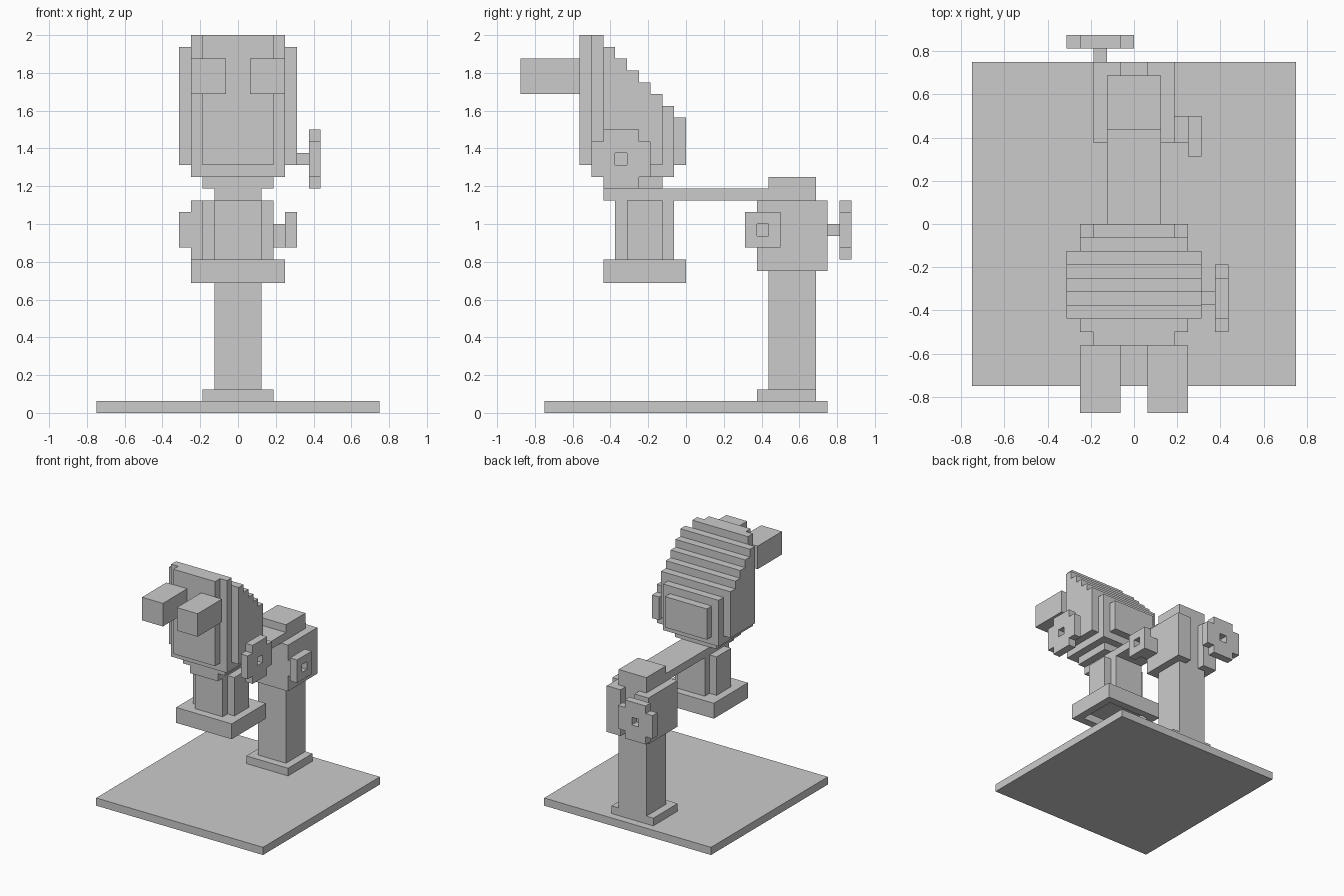
import bpy
import bmesh
from math import floor
from mathutils import Vector

U = 1 / 16  # edge of one block

old = bpy.data.objects.get("Cube")
if old:
    bpy.data.objects.remove(old, do_unlink=True)

grey = bpy.data.materials.new("plain_grey")
grey.use_nodes = True
COLOUR = (0.6, 0.6, 0.6, 1)
grey.diffuse_color = COLOUR
grey.node_tree.nodes["Principled BSDF"].inputs["Base Color"].default_value = COLOUR


def solid(name, xs, ys, zs, keep=lambda x, y, z: True):
    """Blocky solid: outer skin of the unit cells whose centre passes keep."""
    cells = {(x, y, z) for x in range(*xs) for y in range(*ys) for z in range(*zs)
             if keep(x + .5, y + .5, z + .5)}
    bm = bmesh.new()
    for cell in cells:
        for axis in range(3):
            for side in (-1, 1):
                n = Vector((0, 0, 0))
                n[axis] = side
                if tuple(int(c + d) for c, d in zip(cell, n)) in cells:
                    continue
                a, b = Vector((0, 0, 0)), Vector((0, 0, 0))
                a[(axis + 1) % 3] = b[(axis + 2) % 3] = .5
                mid = Vector(cell) + Vector((.5, .5, .5)) + n / 2
                ring = [mid - a - b, mid + a - b, mid + a + b, mid - a + b]
                bm.faces.new([bm.verts.new(p * U) for p in ring[::side]])
    bmesh.ops.remove_doubles(bm, verts=bm.verts, dist=U / 100)
    bmesh.ops.dissolve_limit(bm, angle_limit=.01, verts=bm.verts, edges=bm.edges)
    mesh = bpy.data.meshes.new(name)
    bm.to_mesh(mesh)
    bm.free()
    mesh.materials.append(grey)
    obj = bpy.data.objects.new(name, mesh)
    bpy.context.collection.objects.link(obj)
    return obj


def dial(a, b):
    """Five-block disc with clipped corners and a centre hole."""
    a, b = abs(a), abs(b)
    return a + b < 3.5 and a + b > .5


# Stand
solid("base_plate", (-12, 12), (-12, 12), (0, 1))
solid("column_foot", (-3, 3), (6, 11), (1, 2))
solid("column", (-2, 2), (7, 11), (2, 12))
solid("focus_block", (-3, 3), (6, 12), (12, 18),
      lambda x, y, z: y < 11 or abs(x) > 1)
solid("column_cap", (-2, 2), (7, 11), (18, 20))
solid("arm", (-2, 2), (-7, 7), (18, 19))

# Focus knobs on the block
solid("back_knob_shaft", (-3, -2), (12, 13), (15, 16))
solid("back_knob", (-5, 0), (13, 14), (13, 18),
      lambda x, y, z: dial(x + 2.5, z - 15.5))
solid("side_knob_shaft", (3, 4), (6, 8), (14, 16))
solid("side_knob", (4, 5), (5, 8), (14, 17),
      lambda x, y, z: abs(y - 6.5) + abs(z - 15.5) > .5)

# Objective and its light ring, hollow underneath
solid("objective", (-3, 3), (-6, -1), (13, 18),
      lambda x, y, z: abs(x) < 2 or abs(y + 3.5) < 2)
solid("light_ring", (-4, 4), (-7, 0), (11, 13),
      lambda x, y, z: z > 12 or abs(x) > 3 or abs(y + 3.5) > 2.5)


# Head: stepped slope at the back, rounded corners in plan
def in_head(x, y, z):
    inset = max(0, 2 - floor(min(y + 9, -y)))
    top = min(32, 24 - floor(y))
    return abs(x) < 5 - inset and z < top


def in_neck(x, y, z):
    drop = floor(21 - z)
    return abs(x) + abs(y + 4.5) < 7 - drop and abs(x) < 4 - drop


solid("head", (-5, 5), (-9, 0), (21, 32), in_head)
solid("neck", (-4, 4), (-8, -1), (19, 21),
      lambda x, y, z: abs(y + 4.5) < 3.5 - floor(21 - z) and in_neck(x, y, z))

# Eyepieces
for side, x in (("right", -4), ("left", 1)):
    solid(side + "_eyepiece", (x, x + 3), (-14, -9), (27, 30))

# Zoom knob on the head
solid("zoom_knob_shaft", (5, 6), (-6, -5), (21, 22))
solid("zoom_knob", (6, 7), (-8, -3), (19, 24),
      lambda x, y, z: dial(y + 5.5, z - 21.5))
